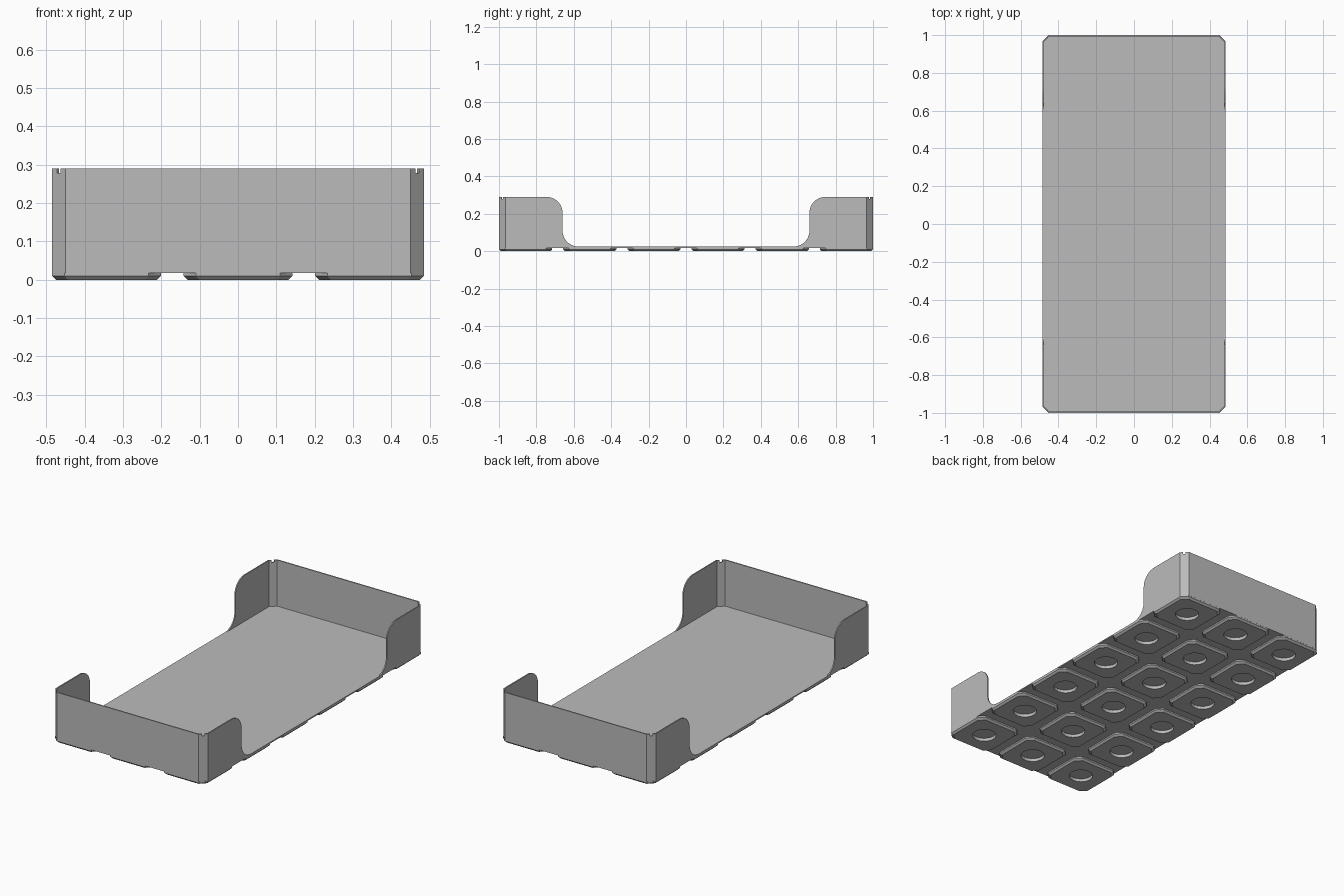
import bpy, bmesh, math
from mathutils import Matrix, Vector

if "Cube" in bpy.data.objects:
    bpy.data.objects.remove(bpy.data.objects["Cube"])

HX, HY, TOP = 0.485, 1.0, 0.29        # outer half sizes and wall height
FLOOR_LOW, FLOOR_TOP = 0.018, 0.025
CORNER, WALL = 0.035, 0.007
PITCH, FOOT = 0.343, 0.142

grey = bpy.data.materials.new("plain grey")
grey.use_nodes = True
grey.diffuse_color = (0.5, 0.5, 0.5, 1)
grey.node_tree.nodes["Principled BSDF"].inputs["Base Color"].default_value = (0.5, 0.5, 0.5, 1)


def octagon(hx, hy, c):
    """Rectangle outline with chamfered corners, counter-clockwise."""
    return [(hx, c - hy), (hx, hy - c), (hx - c, hy), (c - hx, hy),
            (-hx, hy - c), (-hx, c - hy), (c - hx, -hy), (hx - c, -hy)]


def loft(bm, rings, capped=True):
    """Join equal-length rings of points, optionally closing both ends."""
    rows = [[bm.verts.new(p) for p in ring] for ring in rings]
    n = len(rows[0])
    pairs = list(zip(rows, rows[1:]))
    if not capped:
        pairs.append((rows[-1], rows[0]))
    for low, high in pairs:
        for i in range(n):
            j = (i + 1) % n
            bm.faces.new((low[i], low[j], high[j], high[i]))
    if capped:
        bm.faces.new(rows[0][::-1])
        bm.faces.new(rows[-1])


def make(name, bm):
    bmesh.ops.recalc_face_normals(bm, faces=bm.faces)
    mesh = bpy.data.meshes.new(name)
    bm.to_mesh(mesh)
    bm.free()
    mesh.materials.append(grey)
    obj = bpy.data.objects.new(name, mesh)
    bpy.context.collection.objects.link(obj)
    return obj


def cut(obj, cutter):
    """Subtract the cutter for good, then discard it."""
    cutter.hide_render = True
    mod = obj.modifiers.new("cut", 'BOOLEAN')
    mod.operation, mod.solver, mod.object = 'DIFFERENCE', 'EXACT', cutter
    bpy.context.view_layer.objects.active = obj
    bpy.ops.object.modifier_apply(modifier=mod.name)
    bpy.data.objects.remove(cutter)


def at(points, z):
    return [(x, y, z) for x, y in points]


# Floor slab
outer = octagon(HX, HY, CORNER)
bm = bmesh.new()
loft(bm, [at(outer, FLOOR_LOW), at(outer, FLOOR_TOP)])
make("tray_floor", bm)

# Wall ring
inner = octagon(HX - WALL, HY - WALL, CORNER - WALL * (2 - math.sqrt(2)))
bm = bmesh.new()
loft(bm, [at(outer, FLOOR_LOW), at(outer, TOP), at(inner, TOP), at(inner, FLOOR_LOW)], capped=False)
walls = make("tray_walls", bm)

# Side openings with rounded ends
R, EDGE = 0.085, 0.66


def arc(cy, cz, start, end, n=10):
    return [(cy + R * math.cos(math.radians(start + (end - start) * i / n)),
             cz + R * math.sin(math.radians(start + (end - start) * i / n))) for i in range(n + 1)]


half = arc(EDGE - R, FLOOR_TOP + R, -90, 0) + arc(EDGE + R, TOP - R, 180, 90)
half.append((EDGE + R, TOP + 0.1))
profile = half + [(-y, z) for y, z in reversed(half)]
bm = bmesh.new()
loft(bm, [[(x, y, z) for y, z in profile] for x in (-1, 1)])
cut(walls, make("opening_cutter", bm))

# Small notches in the top of each corner
bm = bmesh.new()
for sx in (-1, 1):
    for sy in (-1, 1):
        spot = Matrix.Translation((sx * (HX - CORNER / 2), sy * (HY - CORNER / 2), TOP))
        turn = Matrix.Rotation(sx * sy * math.pi / 4, 4, 'Z')
        size = Matrix.Diagonal((0.04, 0.014, 0.024, 1))
        bmesh.ops.create_cube(bm, size=1, matrix=spot @ turn @ size)
cut(walls, make("notch_cutter", bm))

# Grid of chamfered feet, each with a round socket underneath
centres = [Vector((PITCH * i, PITCH * (j - 2.5))) for i in (-1, 0, 1) for j in range(6)]
bm = bmesh.new()
holes = bmesh.new()
for c in centres:
    rings = []
    for size, z in ((FOOT - 0.01, 0), (FOOT, 0.01), (FOOT, FLOOR_LOW)):
        rings.append([(c.x + x, c.y + y, z) for x, y in octagon(size, size, 0.032)])
    loft(bm, rings)
    bmesh.ops.create_cone(holes, cap_ends=True, segments=20, radius1=0.064, radius2=0.064,
                          depth=0.08, matrix=Matrix.Translation((c.x, c.y, 0)))
cut(make("feet", bm), make("socket_cutter", holes))
